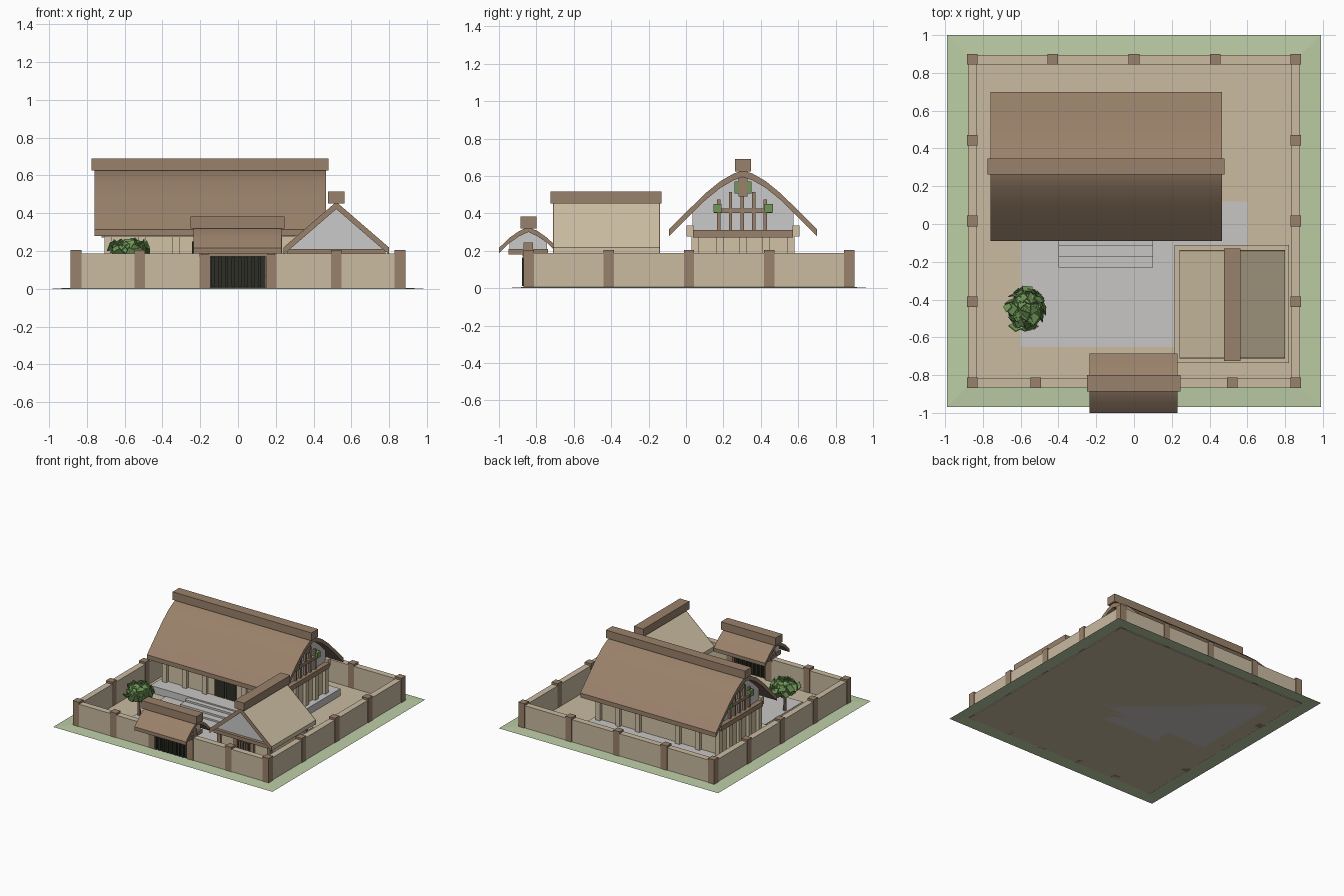
import bpy, bmesh, math, random
from mathutils import Vector, Matrix

if "Cube" in bpy.data.objects:
    bpy.data.objects.remove(bpy.data.objects["Cube"], do_unlink=True)


def material(name, r, g, b):
    m = bpy.data.materials.new(name)
    m.use_nodes = True
    col = [(c / 255) ** 2.2 for c in (r, g, b)] + [1]
    m.diffuse_color = col
    m.node_tree.nodes["Principled BSDF"].inputs["Base Color"].default_value = col
    return m


GRASS = material("grass", 186, 204, 164)
SAND = material("sand", 200, 185, 160)
CREAM = material("cream", 208, 193, 164)
BROWN = material("brown timber", 152, 128, 106)
PLASTER = material("plaster", 201, 201, 200)
STONE = material("grey stone", 198, 197, 195)
DARK = material("dark wood", 50, 50, 43)
LEAF = material("leaf green", 112, 150, 88)


def finish(name, bm, mat, smooth=False):
    bmesh.ops.recalc_face_normals(bm, faces=bm.faces)
    me = bpy.data.meshes.new(name)
    bm.to_mesh(me)
    bm.free()
    me.materials.append(mat)
    ob = bpy.data.objects.new(name, me)
    bpy.context.collection.objects.link(ob)
    if smooth:
        bpy.ops.object.select_all(action='DESELECT')
        ob.select_set(True)
        bpy.context.view_layer.objects.active = ob
        bpy.ops.object.shade_smooth_by_angle(angle=math.radians(30))
    return ob


def boxes(name, spans, mat):
    """One object from several boxes, each (x0, x1, y0, y1, z0, z1)."""
    bm = bmesh.new()
    for x0, x1, y0, y1, z0, z1 in spans:
        mid = Vector((x0 + x1, y0 + y1, z0 + z1)) / 2
        size = Matrix.Diagonal((x1 - x0, y1 - y0, z1 - z0, 1))
        bmesh.ops.create_cube(bm, size=1, matrix=Matrix.Translation(mid) @ size)
    return finish(name, bm, mat)


def prism(name, pts, axis, a0, a1, mat, smooth=False):
    """Extrude a (u, z) profile along x or y."""
    bm = bmesh.new()
    place = (lambda u, z, a: (a, u, z)) if axis == 'x' else (lambda u, z, a: (u, a, z))
    face = bm.faces.new([bm.verts.new(place(u, z, a0)) for u, z in pts])
    ext = bmesh.ops.extrude_face_region(bm, geom=[face])
    step = Vector(place(0, 0, a1 - a0))
    bmesh.ops.translate(bm, vec=step, verts=[v for v in ext["geom"] if isinstance(v, bmesh.types.BMVert)])
    return finish(name, bm, mat, smooth)


def both(half, c):
    """Mirror a half profile, given ridge first, about c."""
    return [(c - d, z) for d, z in reversed(half)] + [(c + d, z) for d, z in half[1:]]


def roof(name, half, c, thick, axis, a0, a1, mat):
    top = both(half, c)
    under = [(u, z - thick) for u, z in reversed(top)]
    return prism(name, top + under, axis, a0, a1, mat, True)


# Ground: grass verge, sandy yard and paving
bm = bmesh.new()
rings = []
for x, y0, y1, z in ((.99, -.97, 1, 0), (.88, -.86, .895, .006)):
    rings.append([bm.verts.new(p) for p in ((-x, y0, z), (x, y0, z), (x, y1, z), (-x, y1, z))])
for i in range(4):
    j = (i + 1) % 4
    bm.faces.new((rings[0][i], rings[0][j], rings[1][j], rings[1][i]))
finish("grass_verge", bm, GRASS)
boxes("yard", [(-.88, .88, -.86, .895, 0, .007)], SAND)
boxes("paving", [(-.6, .6, -.65, .12, .002, .012)], STONE)

# Compound wall with timber posts
W, F, B, H = .88, -.865, .895, .188
boxes("compound_wall", [
    (-W, -W + .05, F, B, 0, H), (W - .05, W, F, B, 0, H), (-W, W, B - .05, B, 0, H),
    (-W, -.17, F, F + .05, 0, H), (.17, W, F, F + .05, 0, H)], SAND)
spots = [(sx * .857, -.84 + i * .428) for sx in (-1, 1) for i in range(5)]
spots += [(x, .872) for x in (-.43, 0, .43)]
spots += [(x, -.84) for x in (-.52, -.175, .175, .52)]
P = .028
boxes("wall_posts", [(x - P, x + P, y - P, y + P, 0, .205) for x, y in spots], BROWN)

# Gatehouse
boxes("gate_doors", [(-.148, .146, -.865, -.835, .007, .17)], DARK)
boxes("gate_slats", [(-.14 + i * .035, -.122 + i * .035, -.878, -.822, .012, .165) for i in range(8)], DARK)
GY = -.843
boxes("gate_beams", [(-.205, .2, GY - .03, GY + .03, .17, .21)] +
      [(x - .02, x + .02, GY - .105, GY + .105, .18, .21) for x in (-.175, .175)] +
      [(s * .19 - .012, s * .19 + .012, GY - .025, GY + .025, .2, .245) for s in (-1, 1)], BROWN)
gate_half = [(0, .328), (.05, .305), (.1, .27), (.157, .215)]
roof("gate_roof", gate_half, GY, .028, 'x', -.235, .23, BROWN)
prism("gate_gables", both([(0, .31), (.05, .285), (.1, .245), (.1, .205)], GY), 'x', -.185, .18, PLASTER)
boxes("gate_ridge", [(-.25, .245, GY - .043, GY + .043, .318, .382)], BROWN)

# Main hall: platform, steps, walls and columns
CX, CY = -.1475, .305
boxes("hall_platform", [(-.74, .445, -.075, .685, 0, .065)], STONE)
boxes("hall_steps", [(-.4, .1, y, -.07, 0, z) for y, z in ((-.23, .025), (-.175, .04), (-.115, .055))], STONE)
boxes("hall_walls", [(CX - .535, CX + .535, .055, .555, .065, .29)], CREAM)
cols = []
for i in range(7):
    x = CX - .54 + i * .18
    if i != 3:
        cols += [(x, .05), (x, .56)]
for s in (-1, 1):
    cols += [(CX + s * .54, y) for y in (.18, .305, .43)]
C = .02
boxes("hall_columns", [(x - C, x + C, y - C, y + C, .065, .29) for x, y in cols], CREAM)
boxes("hall_doors", [(CX - .095, CX - .006, .046, .06, .068, .25),
                     (CX + .006, CX + .095, .046, .06, .068, .25)], DARK)
boxes("hall_purlins", [(CX - .56, CX + .56, y, y + .037, .275, .335) for y in (.003, .57)], CREAM)

# Main hall roof and gables
hall_half = [(0, .63), (.05, .613), (.12, .573), (.2, .508), (.3, .41), (.395, .315)]
roof("hall_roof", hall_half, CY, .036, 'x', -.76, .465, BROWN)
boxes("hall_ridge", [(-.775, .48, CY - .042, CY + .042, .625, .69)], BROWN)
prism("hall_gables", both([(0, .605), (.05, .585), (.12, .545), (.2, .48), (.27, .41), (.27, .29)], CY),
      'x', CX - .535, CX + .535, PLASTER)
timber, badges = [], []
for s in (-1, 1):
    def plate(y0, y1, z0, z1, out):
        a, b = sorted((CX + s * .53, CX + s * (.535 + out)))
        return (a, b, y0, y1, z0, z1)
    timber += [plate(.037, .573, .272, .312, .04), plate(.15, .46, .402, .425, .025),
               plate(CY - .025, CY + .025, .49, .595, .03)]
    for k, top in ((-2, .475), (-1, .515), (0, .5), (1, .515), (2, .475)):
        y = CY - .005 + k * .062
        timber.append(plate(y - .009, y + .009, .31, top, .018))
    for k in (-1, 1):
        y = CY + k * .137
        badges.append(plate(y - .022, y + .022, .405, .45, .035))
        y = CY + k * .034
        badges.append(plate(y - .012, y + .012, .505, .57, .026))
boxes("hall_gable_timber", timber, BROWN)
boxes("hall_gable_badges", badges, LEAF)

# Side house
SX = .52
boxes("side_platform", [(.215, .82, -.735, -.11, 0, .03)], SAND)
boxes("side_walls", [(.295, .745, -.655, -.195, .03, .2)], CREAM)
boxes("side_posts", [(x - .015, x + .015, y - .015, y + .015, .03, .2)
                     for x in (.295, .445, .595, .745) for y in (-.655, -.195)], BROWN)
boxes("side_window", [(.465, .575, -.662, -.65, .05, .16)], DARK)
boxes("side_window_bars", [(.478 + i * .022, .488 + i * .022, -.668, -.66, .05, .16) for i in range(4)], BROWN)
boxes("side_beams", [(.26, .78, y - .015, y + .015, .182, .212) for y in (-.675, -.175)], BROWN)
side_half = [(0, .46), (.28, .218)]
roof("side_roof", side_half, SX, .034, 'y', -.705, -.145, CREAM)
for name, y in (("side_front_bargeboard", -.712), ("side_back_bargeboard", -.145)):
    roof(name, side_half, SX, .038, 'y', y, y + .007, BROWN)
prism("side_gables", both([(0, .43), (.25, .208)], SX), 'y', -.665, -.185, PLASTER)
boxes("side_ridge", [(SX - .043, SX + .043, -.725, -.13, .452, .516)], BROWN)

# Courtyard tree
random.seed(4)
TREE = Vector((-.575, -.455, .2))
bm = bmesh.new()
bmesh.ops.create_cone(bm, cap_ends=True, segments=8, radius1=.014, radius2=.009, depth=.17,
                      matrix=Matrix.Translation((TREE.x, TREE.y, .09)))
finish("tree_trunk", bm, BROWN)
bm = bmesh.new()
for i in range(110):
    d = Vector((random.gauss(0, 1), random.gauss(0, 1), random.gauss(0, 1))).normalized()
    r = random.uniform(.6, 1)
    pos = TREE + Vector((d.x * .105, d.y * .115, d.z * .062)) * r
    turn = d.to_track_quat('Z', 'Y').to_matrix().to_4x4() @ Matrix.Rotation(random.uniform(0, 6), 4, 'Z')
    tilt = Matrix.Rotation(random.uniform(-.6, .6), 4, 'X')
    bmesh.ops.create_cube(bm, size=1, matrix=Matrix.Translation(pos) @ turn @ tilt
                          @ Matrix.Diagonal((.055, .04, .006, 1)))
finish("tree_leaves", bm, LEAF)
